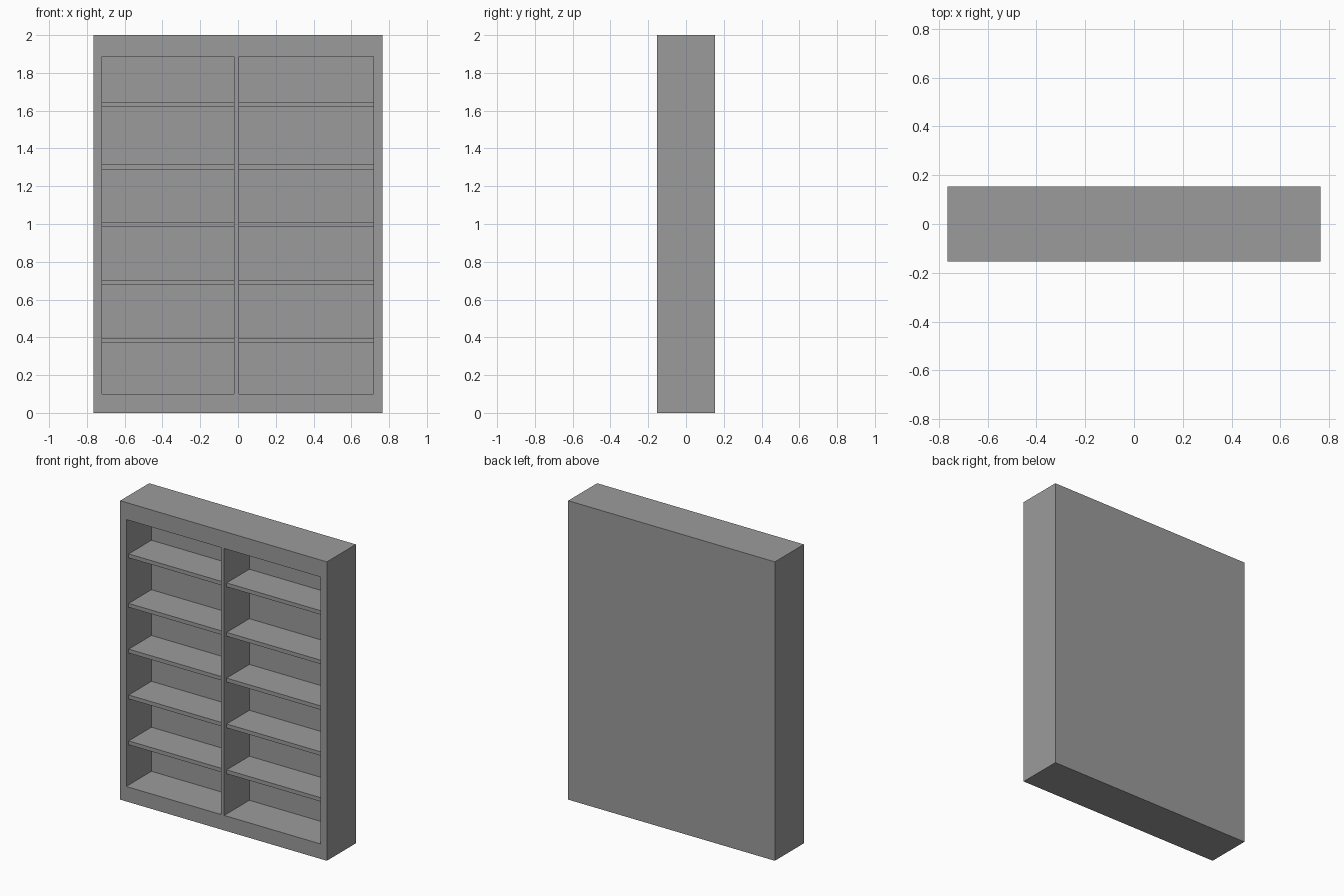
import bpy, bmesh

if "Cube" in bpy.data.objects:
    bpy.data.objects.remove(bpy.data.objects["Cube"])

HALF_DEPTH = 0.153
BACK_INNER = 0.113          # front surface of the back panel
SHELF_FRONT = -0.127        # shelves sit slightly behind the frame
XS = [-0.765, -0.72, -0.02, 0.005, 0.717, 0.765]
ZS = [0.0, 0.10, 1.886, 2.0]
SHELF_TOPS = [0.395, 0.702, 1.009, 1.315, 1.646]
SHELF_THICK = 0.026

# Dark grey finish for every part
finish = bpy.data.materials.new("dark_grey")
finish.diffuse_color = (0.33, 0.33, 0.33, 1)
finish.use_nodes = True
finish.node_tree.nodes["Principled BSDF"].inputs["Base Color"].default_value = finish.diffuse_color


def add_object(name, bm):
    bmesh.ops.recalc_face_normals(bm, faces=bm.faces)
    mesh = bpy.data.meshes.new(name)
    bm.to_mesh(mesh)
    bm.free()
    mesh.materials.append(finish)
    obj = bpy.data.objects.new(name, mesh)
    bpy.context.collection.objects.link(obj)
    return obj


def add_box(name, lo, hi):
    bm = bmesh.new()
    bmesh.ops.create_cube(bm, size=1)
    for v in bm.verts:
        v.co = [(a + b) / 2 + c * (b - a) for a, b, c in zip(lo, hi, v.co)]
    return add_object(name, bm)


# Cabinet: front frame grid, shell pulled to the back, two bays pushed in
bm = bmesh.new()
grid = [[bm.verts.new((x, -HALF_DEPTH, z)) for z in ZS] for x in XS]
bays = []
for i in range(len(XS) - 1):
    for j in range(len(ZS) - 1):
        f = bm.faces.new((grid[i][j], grid[i + 1][j],
                          grid[i + 1][j + 1], grid[i][j + 1]))
        if j == 1 and i in (1, 3):
            bays.append(f)

rim = [e for e in bm.edges if e.is_boundary]
shell = bmesh.ops.extrude_edge_only(bm, edges=rim)["geom"]
for v in shell:
    if isinstance(v, bmesh.types.BMVert):
        v.co.y = HALF_DEPTH
back_edges = [e for e in bm.edges if e.is_boundary]
bmesh.ops.contextual_create(bm, geom=back_edges)

for f in bmesh.ops.extrude_discrete_faces(bm, faces=bays)["faces"]:
    for v in f.verts:
        v.co.y = BACK_INNER
add_object("cabinet", bm)

# Five shelves in each bay
for side, x0, x1 in (("left", XS[1], XS[2]), ("right", XS[3], XS[4])):
    for n, top in enumerate(SHELF_TOPS, 1):
        add_box(f"shelf_{side}_{n}",
                (x0, SHELF_FRONT, top - SHELF_THICK), (x1, BACK_INNER, top))
